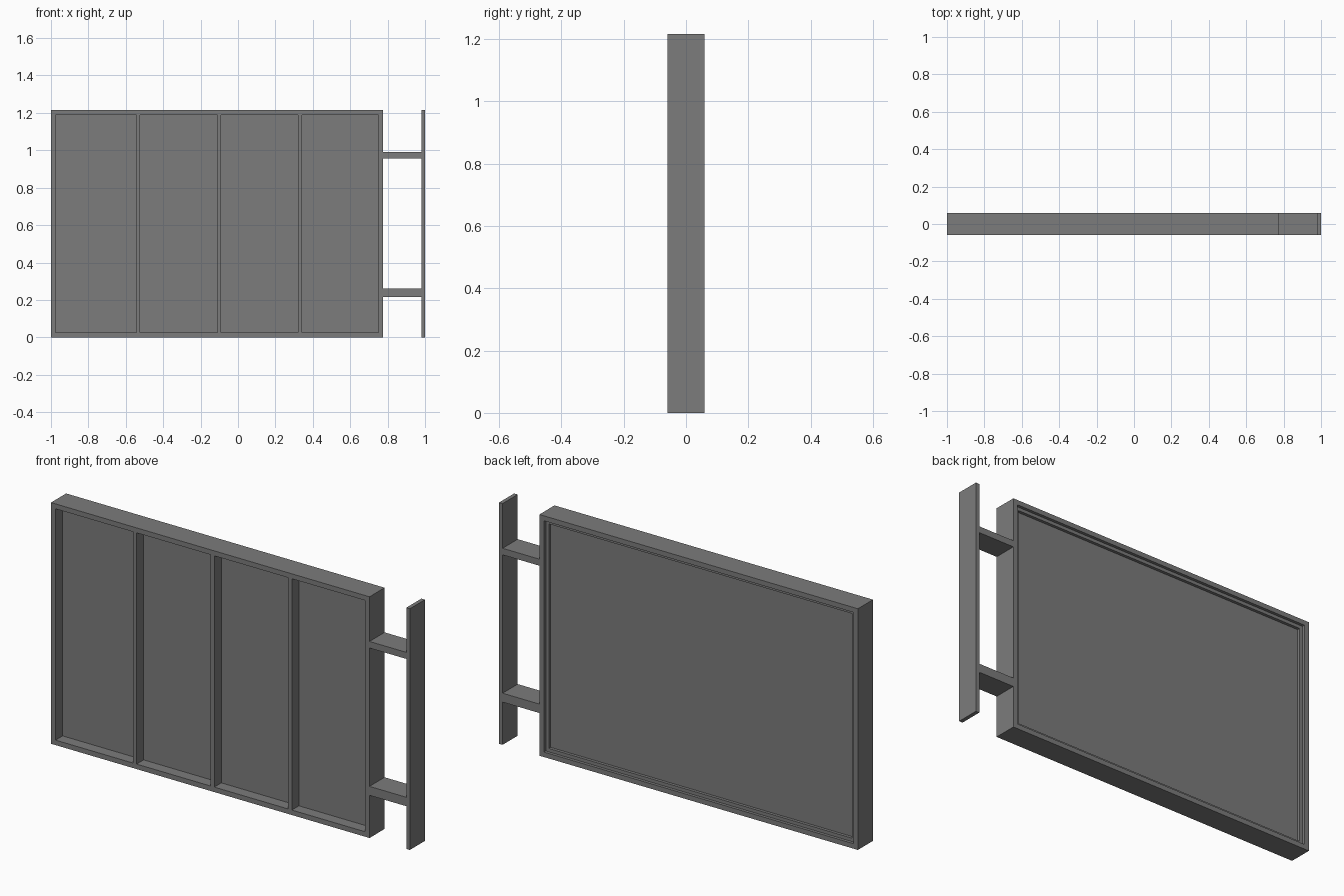
import bpy
import bmesh

default = bpy.data.objects.get("Cube")
if default:
    bpy.data.objects.remove(default, do_unlink=True)

# Single grey finish
GREY = (0.2, 0.2, 0.2, 1)
grey = bpy.data.materials.new("grey_metal")
grey.use_nodes = True
grey.diffuse_color = GREY
grey.node_tree.nodes["Principled BSDF"].inputs["Base Color"].default_value = GREY

LEFT, RIGHT, TOP, HALF = -1.0, 0.775, 1.215, 0.06
WALL, RIM = 0.025, 0.042
PANEL_FRONT, PANEL_BACK, RIM_BACK = -0.004, 0.03, 0.045
PLATE = 0.98


def finish(name, bm):
    bmesh.ops.recalc_face_normals(bm, faces=bm.faces)
    mesh = bpy.data.meshes.new(name)
    bm.to_mesh(mesh)
    bm.free()
    mesh.materials.append(grey)
    obj = bpy.data.objects.new(name, mesh)
    bpy.context.collection.objects.link(obj)
    return obj


def box(name, x, y, z):
    """Box spanning the given (low, high) ranges."""
    bm = bmesh.new()
    bmesh.ops.create_cube(bm, size=1)
    for v in bm.verts:
        v.co = [lo + (c + 0.5) * (hi - lo) for c, (lo, hi) in zip(v.co, (x, y, z))]
    return finish(name, bm)


def ring(name, outer, inner, front, back):
    """Mitred rectangular frame between two insets from the case outline."""
    bm = bmesh.new()
    loops = []
    for inset, y in ((outer, front), (inner, front), (inner, back), (outer, back)):
        x0, x1, z0, z1 = LEFT + inset, RIGHT - inset, inset, TOP - inset
        corners = ((x0, z0), (x1, z0), (x1, z1), (x0, z1))
        loops.append([bm.verts.new((x, y, z)) for x, z in corners])
    for i in range(4):
        a, b = loops[i], loops[(i + 1) % 4]
        for j in range(4):
            k = (j + 1) % 4
            bm.faces.new((a[j], a[k], b[k], b[j]))
    return finish(name, bm)


# Case: outer frame, stepped rim on the back and the closing panel
ring("outer_frame", 0, WALL, -HALF, HALF)
ring("back_rim", WALL, RIM, PANEL_BACK, RIM_BACK)
box("panel", (LEFT + WALL, RIGHT - WALL), (PANEL_FRONT, PANEL_BACK), (WALL, TOP - WALL))

# Upright dividers on the front
for i, x in enumerate((-0.533, -0.1, 0.332)):
    box(f"divider_{i + 1}", (x - 0.01, x + 0.01), (-HALF, PANEL_FRONT), (WALL, TOP - WALL))

# Side mount: two arms and an upright plate
box("lower_arm", (RIGHT, PLATE), (-HALF, HALF), (0.215, 0.26))
box("upper_arm", (RIGHT, PLATE), (-HALF, HALF), (0.957, 0.99))
box("mounting_plate", (PLATE, 1), (-HALF, HALF), (0, TOP))
